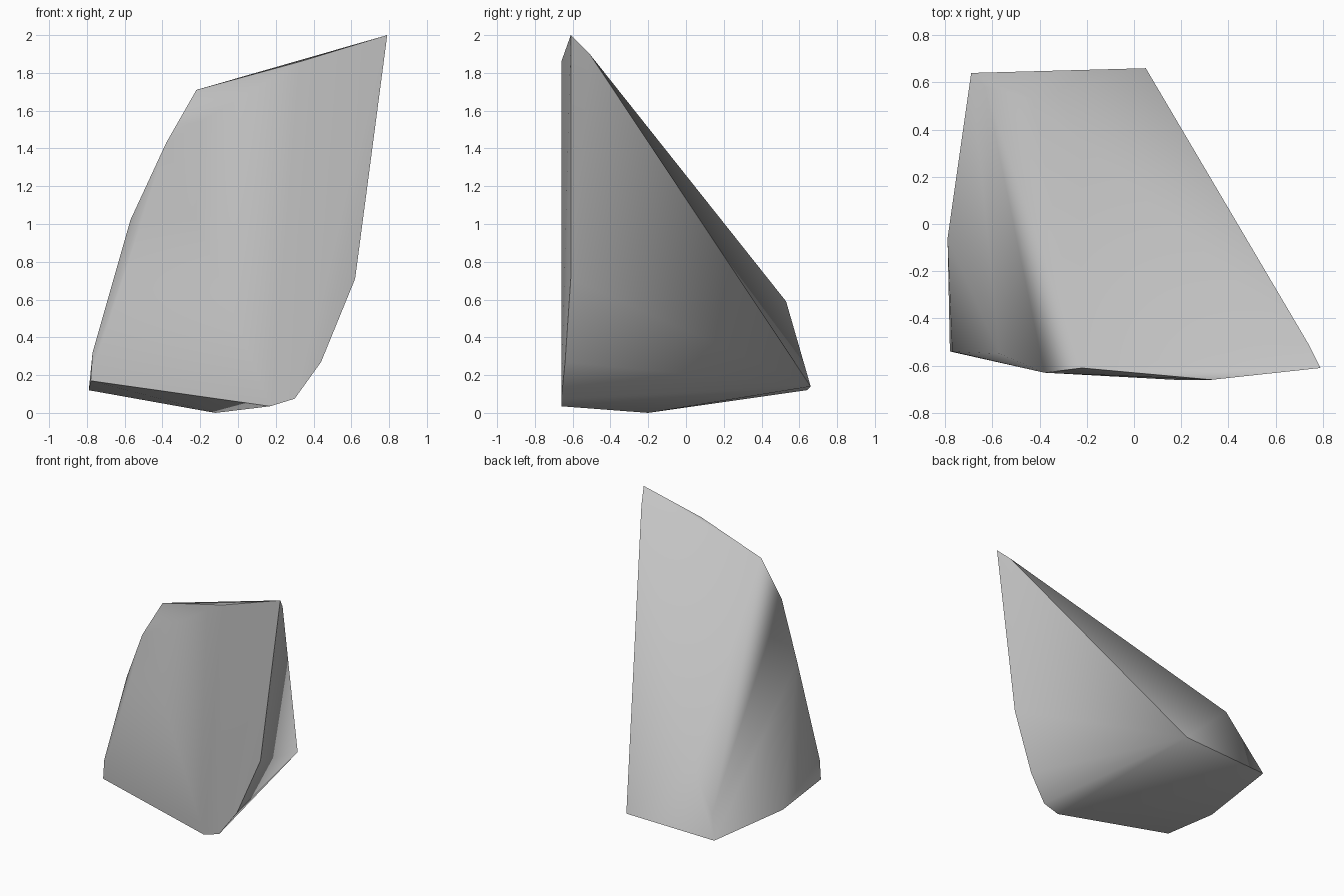
import bpy
import bmesh
import math

default_cube = bpy.data.objects.get("Cube")
if default_cube:
    bpy.data.objects.remove(default_cube, do_unlink=True)


def make_material(name, colour):
    material = bpy.data.materials.new(name)
    material.use_nodes = True
    material.diffuse_color = colour
    shader = next(n for n in material.node_tree.nodes if n.type == "BSDF_PRINCIPLED")
    shader.inputs["Base Color"].default_value = colour
    shader.inputs["Roughness"].default_value = 0.9
    return material


def build_hull(name, corners, material):
    """Wrap a tight convex skin around the corner points."""
    bm = bmesh.new()
    for corner in corners:
        bm.verts.new(corner)
    result = bmesh.ops.convex_hull(bm, input=bm.verts[:])
    unused = {g for g in result["geom_interior"] + result["geom_unused"]
              if isinstance(g, bmesh.types.BMVert)}
    bmesh.ops.delete(bm, geom=list(unused), context="VERTS")
    bmesh.ops.recalc_face_normals(bm, faces=bm.faces[:])
    mesh = bpy.data.meshes.new(name)
    bm.to_mesh(mesh)
    bm.free()
    mesh.materials.append(material)
    obj = bpy.data.objects.new(name, mesh)
    bpy.context.collection.objects.link(obj)
    return obj


# Leaning crest along the top of the front face
crest = [
    (0.79, -0.61, 2.0),
    (0.74, -0.51, 1.9),
    (0.33, -0.66, 1.86),
    (-0.22, -0.61, 1.71),
]

# Left-hand outline of the front face, from the crest down
front_left_rim = [
    (-0.38, -0.63, 1.43),
    (-0.57, -0.55, 1.02),
    (-0.77, -0.54, 0.32),
    (-0.78, -0.54, 0.17),
]

# Curved right-hand outline of the front face
front_right_rim = [
    (0.62, -0.61, 0.71),
    (0.44, -0.64, 0.27),
    (0.3, -0.66, 0.075),
    (0.17, -0.66, 0.035),
]

# Slightly domed underside and the low back shoulder
underside = [
    (-0.12, -0.2, 0),
    (-0.79, -0.06, 0.12),
    (-0.69, 0.64, 0.12),
    (0.05, 0.66, 0.14),
]
back_shoulder = [(-0.43, 0.53, 0.59), (-0.63, 0.58, 0.285)]

stone = make_material("stone grey", (0.55, 0.55, 0.55, 1))
rock = build_hull(
    "rock", crest + front_left_rim + front_right_rim + underside + back_shoulder, stone)

# Soft facets with crisp main edges
bpy.ops.object.select_all(action="DESELECT")
rock.select_set(True)
bpy.context.view_layer.objects.active = rock
bpy.ops.object.shade_smooth_by_angle(angle=math.radians(60))
